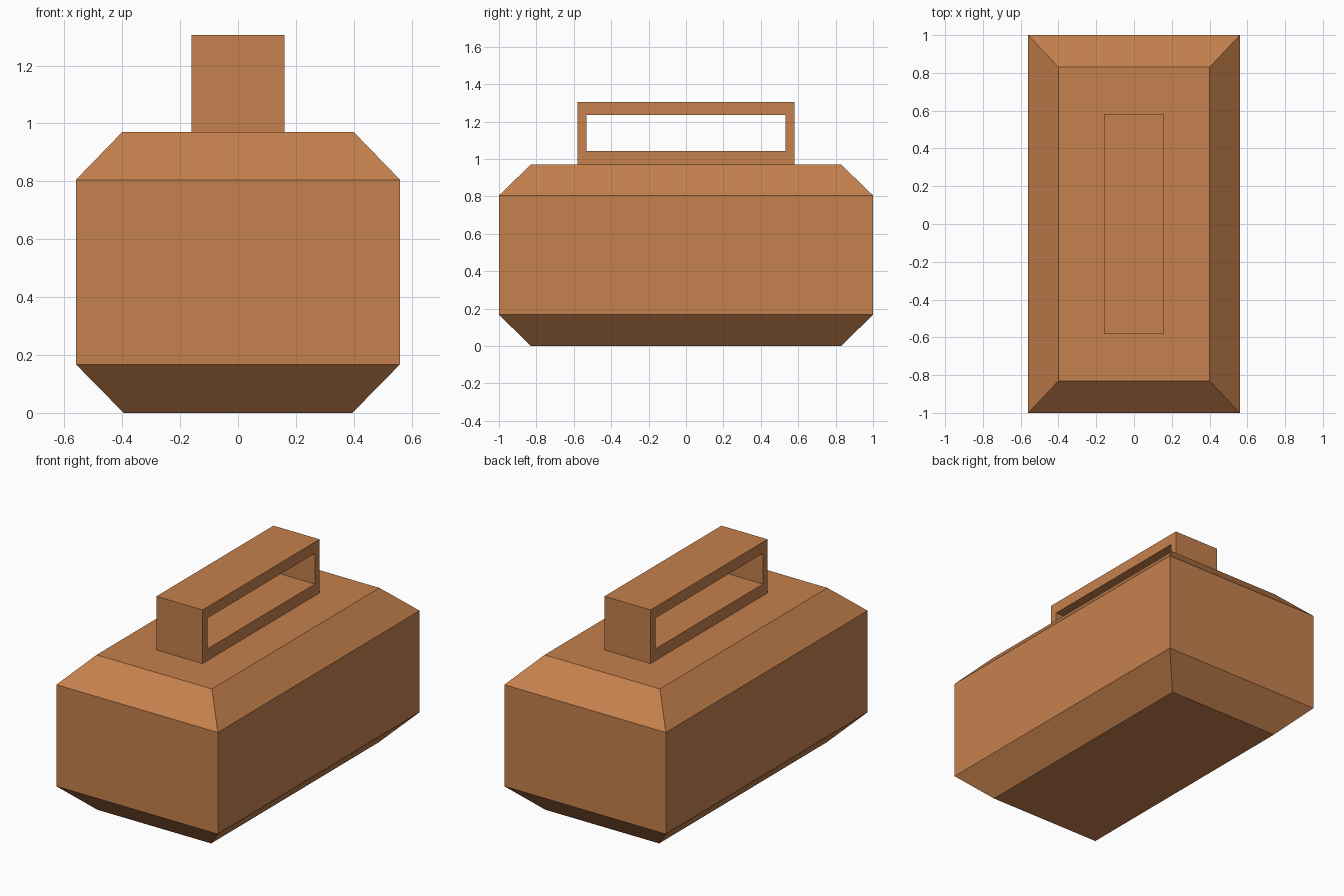
import bpy
import bmesh

if "Cube" in bpy.data.objects:
    bpy.data.objects.remove(bpy.data.objects["Cube"])

# Single copper-brown colour
brown = bpy.data.materials.new("copper_brown")
brown.diffuse_color = (0.56, 0.22, 0.075, 1.0)
brown.use_nodes = True
brown.node_tree.nodes["Principled BSDF"].inputs["Base Color"].default_value = brown.diffuse_color


def finish(name, bm):
    bmesh.ops.recalc_face_normals(bm, faces=bm.faces)
    mesh = bpy.data.meshes.new(name)
    bm.to_mesh(mesh)
    bm.free()
    mesh.materials.append(brown)
    obj = bpy.data.objects.new(name, mesh)
    bpy.context.collection.objects.link(obj)
    return obj


def rect_loop(bm, a, b, point):
    """Four vertices of a rectangle spanning the ranges a and b."""
    corners = [(a[0], b[0]), (a[1], b[0]), (a[1], b[1]), (a[0], b[1])]
    return [bm.verts.new(point(u, v)) for u, v in corners]


def bridge(bm, lower, upper):
    for i in range(4):
        j = (i + 1) % 4
        bm.faces.new((lower[i], lower[j], upper[j], upper[i]))


# Body: stacked rectangles give the block with chamfered top and bottom
bm = bmesh.new()
levels = [(0.395, 0.83, 0.0), (0.56, 1.0, 0.168), (0.56, 1.0, 0.805), (0.40, 0.83, 0.97)]
rings = [rect_loop(bm, (-hx, hx), (-hy, hy), lambda u, v, z=z: (u, v, z))
         for hx, hy, z in levels]
for lower, upper in zip(rings, rings[1:]):
    bridge(bm, lower, upper)
bm.faces.new(rings[0])
bm.faces.new(rings[-1])
finish("body", bm)

# Handle: rectangular frame with a through opening, standing on the body
bm = bmesh.new()
sides = []
for x in (-0.16, 0.16):
    outer = rect_loop(bm, (-0.58, 0.58), (0.97, 1.306), lambda u, v, x=x: (x, u, v))
    inner = rect_loop(bm, (-0.533, 0.533), (1.043, 1.236), lambda u, v, x=x: (x, u, v))
    bridge(bm, outer, inner)
    sides.append((outer, inner))
bridge(bm, sides[0][0], sides[1][0])
bridge(bm, sides[0][1], sides[1][1])
finish("handle", bm)
